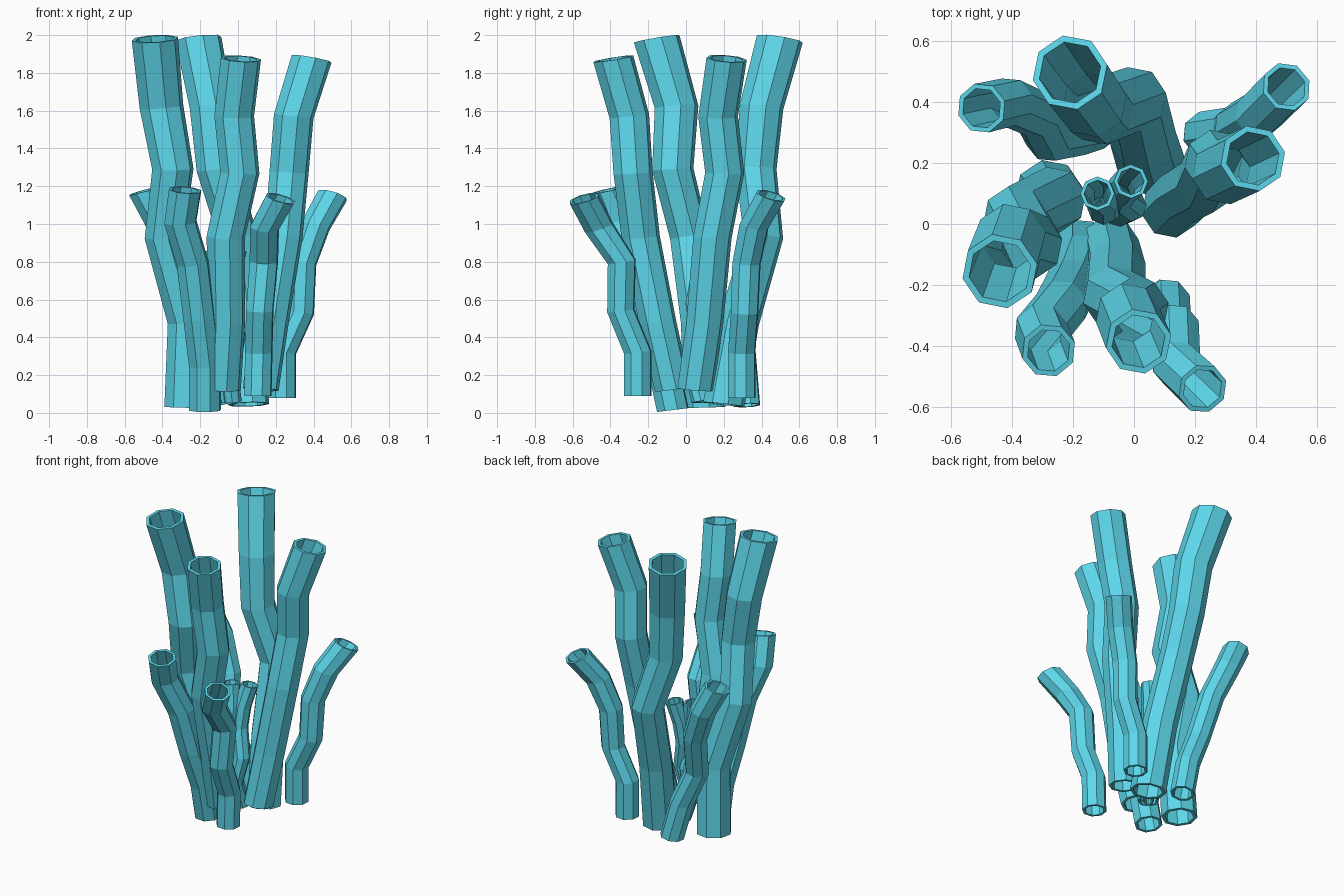
import bpy, bmesh, math
from mathutils import Vector

if "Cube" in bpy.data.objects:
    bpy.data.objects.remove(bpy.data.objects["Cube"])

mat = bpy.data.materials.new("coral_blue")
mat.diffuse_color = (0.11, 0.68, 0.83, 1)
mat.use_nodes = True
mat.node_tree.nodes["Principled BSDF"].inputs["Base Color"].default_value = mat.diffuse_color
SIDES = 8


def tube(name, path, r_bottom, r_mid, r_top, wall, turn=0.0):
    """Hollow eight-sided tube along a path, open at both ends."""
    pts = [Vector(p) for p in path]
    n = len(pts)
    bm = bmesh.new()
    rings = []
    for inner in (False, True):
        layer = []
        for i, p in enumerate(pts):
            # ring plane lies between horizontal and square to the path
            t = (pts[min(i + 1, n - 1)] - pts[max(i - 1, 0)]).normalized()
            t = (t + Vector((0, 0, 0.7))).normalized()
            f = 2 * (p.z - pts[0].z) / (pts[-1].z - pts[0].z)
            r = r_bottom + (r_mid - r_bottom) * f if f < 1 else r_mid + (r_top - r_mid) * (f - 1)
            r -= wall if inner else 0
            q = Vector((0, 0, 1)).rotation_difference(t)
            ring = []
            for k in range(SIDES):
                a = 2 * math.pi * k / SIDES + turn
                ring.append(bm.verts.new(p + q @ Vector((r * math.cos(a), r * math.sin(a), 0))))
            layer.append(ring)
        rings += layer if not inner else layer[::-1]
    # closed skin: up the outside, over the rim, down the inside, under the rim
    for i, a in enumerate(rings):
        b = rings[(i + 1) % len(rings)]
        for k in range(SIDES):
            m = (k + 1) % SIDES
            bm.faces.new((a[k], a[m], b[m], b[k]))
    bmesh.ops.recalc_face_normals(bm, faces=bm.faces)
    me = bpy.data.meshes.new(name)
    bm.to_mesh(me)
    bm.free()
    me.materials.append(mat)
    bpy.context.collection.objects.link(bpy.data.objects.new(name, me))


# tallest tubes
tall = {
    "tall_tube_back": [(.055, .20, .045), (.03, .28, .48), (0, .41, .93), (-.11, .37, 1.29), (-.14, .40, 1.62), (-.21, .497, 1.98)],
    "tall_tube_left": [(-.28, .10, .03), (-.265, .08, .48), (-.39, .02, .93), (-.345, -.07, 1.29), (-.405, -.05, 1.62), (-.44, -.155, 1.98)],
}
for name, path in tall.items():
    tube(name, path, .112, .106, .125, .022, .2)

# slightly lower tall tubes
mid = {
    "tall_tube_front": [(-.08, -.07, .125), (-.06, -.15, .48), (-.065, -.24, .93), (.01, -.28, 1.27), (-.02, -.30, 1.57), (.015, -.385, 1.875)],
    "tall_tube_right": [(.12, .05, .125), (.17, .10, .48), (.24, .14, .93), (.27, .205, 1.27), (.295, .17, 1.57), (.39, .215, 1.875)],
}
for name, path in mid.items():
    tube(name, path, .097, .104, .109, .02, .2)

# short outer tubes
short = {
    "short_tube_back_left": [(-.12, .32, .04), (-.18, .30, .28), (-.28, .28, .51), (-.32, .36, .78), (-.41, .40, 1.0), (-.50, .38, 1.175)],
    "short_tube_back_right": [(.235, .295, .08), (.235, .295, .32), (.33, .31, .53), (.34, .32, .79), (.41, .36, .99), (.50, .45, 1.15)],
    "short_tube_front_right": [(.105, -.255, .09), (.11, -.255, .32), (.115, -.345, .54), (.137, -.34, .80), (.14, -.46, .98), (.225, -.54, 1.135)],
}
for name, path in short.items():
    tube(name, path, .076, .076, .083, .016, .3)
tube("short_tube_front_left",
     [(-.175, -.07, .015), (-.175, -.12, .25), (-.205, -.2, .5), (-.24, -.27, .79), (-.305, -.35, 1.01), (-.28, -.415, 1.18)],
     .088, .088, .09, .018, .3)

# small tubes in the middle
small = {
    "small_tube_centre": [(-.03, .08, .06), (-.05, .04, .22), (-.01, .06, .4), (-.05, .09, .58), (-.04, .11, .72), (-.01, .14, .86)],
    "small_tube_centre_left": [(-.05, .10, .06), (-.09, .07, .22), (-.07, .08, .4), (-.10, .05, .58), (-.10, .08, .72), (-.12, .10, .86)],
}
for name, path in small.items():
    tube(name, path, .05, .052, .056, .012)
